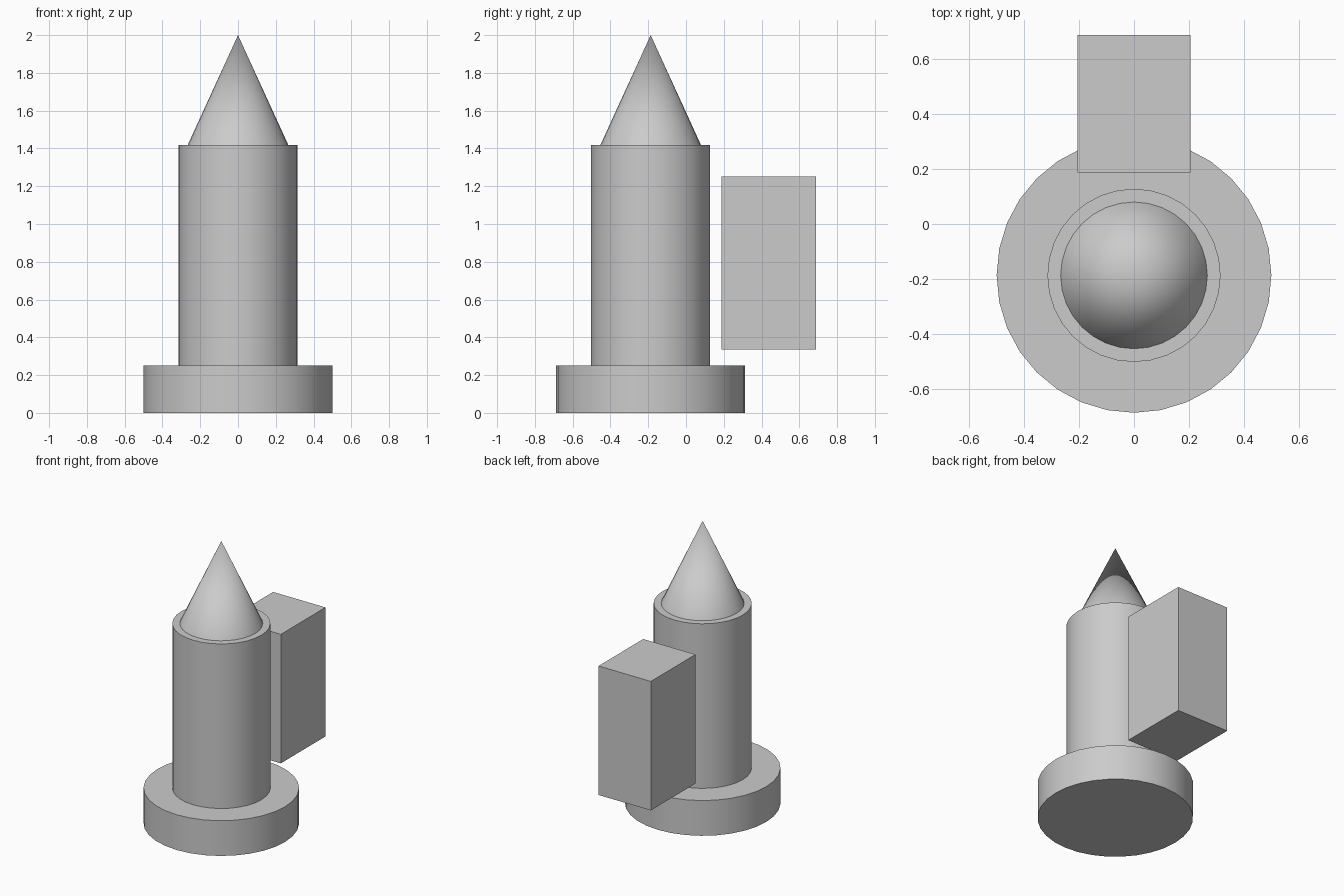
import bpy
import math

cube = bpy.data.objects.get("Cube")
if cube:
    bpy.data.objects.remove(cube, do_unlink=True)

# Single grey finish
grey = bpy.data.materials.new("plain_grey")
grey.use_nodes = True
COLOUR = (0.6, 0.6, 0.6, 1)
grey.diffuse_color = COLOUR
grey.node_tree.nodes["Principled BSDF"].inputs["Base Color"].default_value = COLOUR

AXIS_Y = -0.187  # centre line of the round parts


def finish(name, smooth=True):
    obj = bpy.context.object
    obj.name = name
    obj.data.materials.append(grey)
    if smooth:
        bpy.ops.object.shade_smooth_by_angle(angle=math.radians(30))
    return obj


def round_part(name, bottom_radius, top_radius, z0, z1):
    location = (0, AXIS_Y, (z0 + z1) / 2)
    if top_radius:
        bpy.ops.mesh.primitive_cylinder_add(
            vertices=32, radius=bottom_radius, depth=z1 - z0, location=location)
    else:
        bpy.ops.mesh.primitive_cone_add(
            vertices=32, radius1=bottom_radius, radius2=0, depth=z1 - z0, location=location)
    return finish(name)


# Stacked round parts
round_part("base_disc", 0.5, 0.5, 0, 0.25)
round_part("body_column", 0.315, 0.315, 0.25, 1.417)
round_part("pointed_top", 0.267, 0, 1.417, 2)

# Box floating behind the column
bpy.ops.mesh.primitive_cube_add(size=1, location=(0, 0.437, 0.793))
bpy.context.object.scale = (0.41, 0.5, 0.915)
bpy.ops.object.transform_apply(location=False, rotation=False, scale=True)
finish("back_box", smooth=False)
